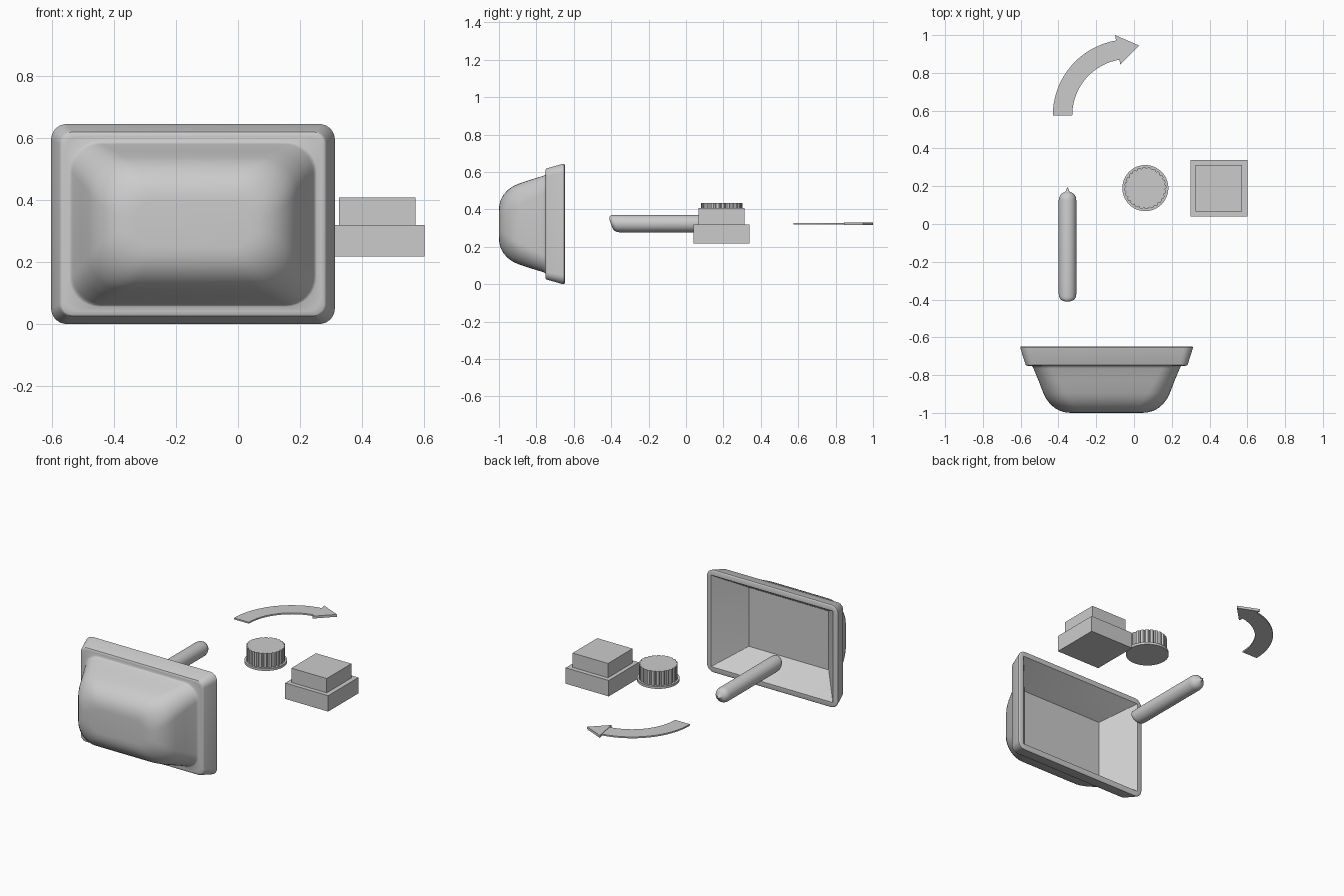
import bpy, bmesh
from math import sin, cos, pi, radians

if "Cube" in bpy.data.objects:
    bpy.data.objects.remove(bpy.data.objects["Cube"])


def finish(bm, name, angle=35):
    bmesh.ops.recalc_face_normals(bm, faces=bm.faces)
    me = bpy.data.meshes.new(name)
    bm.to_mesh(me)
    bm.free()
    ob = bpy.data.objects.new(name, me)
    bpy.context.collection.objects.link(ob)
    if angle:
        bpy.ops.object.select_all(action='DESELECT')
        ob.select_set(True)
        bpy.context.view_layer.objects.active = ob
        bpy.ops.object.shade_smooth_by_angle(angle=radians(angle))
    return ob


def loft(name, rings, angle=35):
    """Skin a list of equal-length point rings and cap both ends."""
    bm = bmesh.new()
    loops = [[bm.verts.new(p) for p in ring] for ring in rings]
    n = len(loops[0])
    for a, b in zip(loops, loops[1:]):
        for i in range(n):
            j = (i + 1) % n
            bm.faces.new((a[i], a[j], b[j], b[i]))
    bm.faces.new(loops[0])
    bm.faces.new(loops[-1])
    return finish(bm, name, angle)


def rounded_rect(y, hx, hz, r, seg=8, cx=-0.145, cz=0.322):
    pts = []
    for k, (sx, sz) in enumerate([(1, 1), (-1, 1), (-1, -1), (1, -1)]):
        for i in range(seg + 1):
            a = pi / 2 * (k + i / seg)
            pts.append((cx + sx * (hx - r) + r * cos(a), y,
                        cz + sz * (hz - r) + r * sin(a)))
    return pts


def box(name, x0, x1, y0, y1, z0, z1):
    base = [(x0, y0), (x1, y0), (x1, y1), (x0, y1)]
    return loft(name, [[(x, y, z) for x, y in base] for z in (z0, z1)], 0)


# Tray: sharp cavity floor, out over the lip, down the rim, around the rounded body
tray = [
    (-0.815, 0.278, 0.185, 0.001), (-0.648, 0.424, 0.288, 0.001),
    (-0.648, 0.450, 0.315, 0.045), (-0.650, 0.455, 0.320, 0.049),
    (-0.653, 0.457, 0.322, 0.050), (-0.660, 0.456, 0.321, 0.050),
    (-0.742, 0.430, 0.298, 0.040), (-0.747, 0.427, 0.296, 0.038),
    (-0.750, 0.422, 0.291, 0.034), (-0.751, 0.412, 0.281, 0.045),
    (-0.751, 0.398, 0.266, 0.095), (-0.754, 0.393, 0.262, 0.095),
    (-0.765, 0.387, 0.257, 0.095), (-0.830, 0.360, 0.237, 0.105),
    (-0.895, 0.335, 0.215, 0.115), (-0.925, 0.320, 0.202, 0.120),
    (-0.952, 0.300, 0.182, 0.120), (-0.975, 0.274, 0.158, 0.115),
    (-0.990, 0.245, 0.130, 0.100), (-0.998, 0.215, 0.102, 0.080),
    (-1.000, 0.185, 0.075, 0.060),
]
loft("tray", [rounded_rect(*s) for s in tray])

# Tube: slanted rounded front end, domed back end with a small nipple
profile = [(-0.402, 0.020, 0.35), (-0.400, 0.030, 0.35), (-0.394, 0.039, 0.35),
           (-0.384, 0.045, 0.35), (-0.370, 0.0465, 0.35), (-0.30, 0.0465, 0),
           (0.125, 0.0465, 0), (0.141, 0.044, 0), (0.155, 0.037, 0),
           (0.164, 0.027, 0), (0.169, 0.015, 0), (0.174, 0.010, 0),
           (0.184, 0.006, 0), (0.193, 0.002, 0)]
angs = [2 * pi * i / 32 for i in range(32)]
loft("tube", [[(-0.352 + r * cos(a), y - shear * r * sin(a), 0.324 + r * sin(a))
               for a in angs] for y, r, shear in profile])


# Knob: gear-like ribbed cap on a round flange
def knob_ring(z, radii, n):
    return [(0.06 + radii[i % len(radii)] * cos(2 * pi * i / n),
             0.19 + radii[i % len(radii)] * sin(2 * pi * i / n), z) for i in range(n)]


loft("knob_flange", [knob_ring(z, (0.122,), 48) for z in (0.329, 0.344)])
ribs = (0.111, 0.111, 0.111, 0.102)
loft("knob_cap", [knob_ring(z, ribs, 96) for z in (0.344, 0.433)], 20)

# Stepped block
box("block_base", 0.30, 0.60, 0.04, 0.34, 0.218, 0.318)
box("block_top", 0.325, 0.571, 0.067, 0.312, 0.318, 0.408)

# Curved arrow: thin swept band with a triangular head
cx, cy, steps = -0.028, 0.575, 16
bm = bmesh.new()
sections = []
for i in range(steps + 1):
    a = pi - radians(81) * i / steps
    sections.append([bm.verts.new((cx + r * cos(a), cy + r * sin(a), z))
                     for r, z in ((0.299, 0.319), (0.402, 0.319), (0.402, 0.328), (0.299, 0.328))])
for a, b in zip(sections, sections[1:]):
    for i in range(4):
        j = (i + 1) % 4
        bm.faces.new((a[i], a[j], b[j], b[i]))
bm.faces.new(sections[0])
bm.faces.new(sections[-1])
finish(bm, "arrow_shaft", 30)
head = [(-0.10, 1.0), (-0.073, 0.845), (0.027, 0.945)]
loft("arrow_head", [[(x, y, z) for x, y in head] for z in (0.316, 0.331)], 0)
